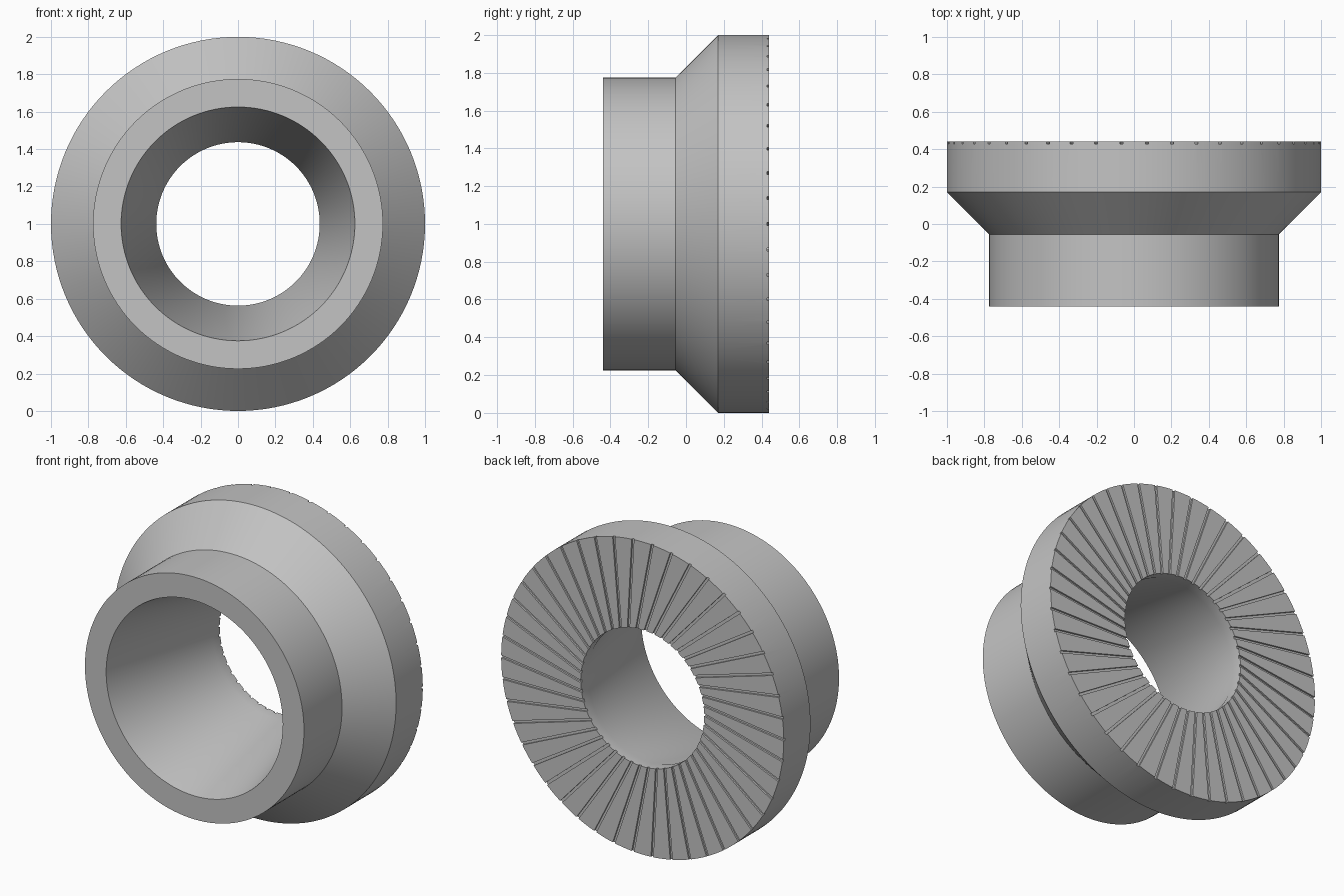
import bpy, bmesh, math
from mathutils import Matrix, Vector

if "Cube" in bpy.data.objects:
    bpy.data.objects.remove(bpy.data.objects["Cube"])

SEGMENTS = 128
GROOVES = 46
BACK = 0.44
CENTRE = Matrix.Translation((0, 0, 1))

grey = bpy.data.materials.new("plain grey")
grey.use_nodes = True
colour = (0.55, 0.55, 0.55, 1)
grey.diffuse_color = colour
grey.node_tree.nodes["Principled BSDF"].inputs["Base Color"].default_value = colour


def finish(bm, name):
    bmesh.ops.recalc_face_normals(bm, faces=bm.faces)
    bm.transform(CENTRE)
    mesh = bpy.data.meshes.new(name)
    bm.to_mesh(mesh)
    bm.free()
    mesh.materials.append(grey)
    obj = bpy.data.objects.new(name, mesh)
    bpy.context.collection.objects.link(obj)
    return obj


# Flanged collar: closed (radius, depth) profile turned round the y axis
profile = [(0.625, -BACK), (0.775, -BACK), (0.775, -0.055), (1.0, 0.17),
           (1.0, BACK), (0.437, BACK), (0.437, 0.37)]
bm = bmesh.new()
rings = []
for i in range(SEGMENTS):
    a = math.tau * i / SEGMENTS
    rings.append([bm.verts.new((r * math.sin(a), y, r * math.cos(a))) for r, y in profile])
for i, ring in enumerate(rings):
    following = rings[(i + 1) % SEGMENTS]
    for j in range(len(profile)):
        k = (j + 1) % len(profile)
        bm.faces.new((ring[j], ring[k], following[k], following[j]))
collar = finish(bm, "flanged_collar")

# Cutter: thin bars swept slightly off the radius
WIDTH, DEPTH, SWEEP = 0.016, 0.011, 0.124
outer, inner = Vector((-0.006, 0, 1.05)), Vector((0.074, 0, 0.4))
along = outer - inner
tilt = Matrix.Rotation(math.atan2(along.x, along.z), 4, 'Y')
bar = (Matrix.Translation((outer + inner) / 2 + Vector((0, BACK, 0))) @ tilt
       @ Matrix.Diagonal((WIDTH, 2 * DEPTH, along.length, 1)))
bm = bmesh.new()
for i in range(GROOVES):
    turn = Matrix.Rotation(math.tau * (i + 0.5) / GROOVES, 4, 'Y')
    bmesh.ops.create_cube(bm, size=1, matrix=turn @ bar)
cutter = finish(bm, "groove_cutter")
cutter.hide_render = True

# Cut the grooves into the back face
cut = collar.modifiers.new("grooves", 'BOOLEAN')
cut.operation = 'DIFFERENCE'
cut.solver = 'EXACT'
cut.object = cutter
bpy.ops.object.select_all(action='DESELECT')
collar.select_set(True)
bpy.context.view_layer.objects.active = collar
bpy.ops.object.modifier_apply(modifier=cut.name)
bpy.data.objects.remove(cutter)
bpy.ops.object.shade_smooth_by_angle(angle=math.radians(30))
